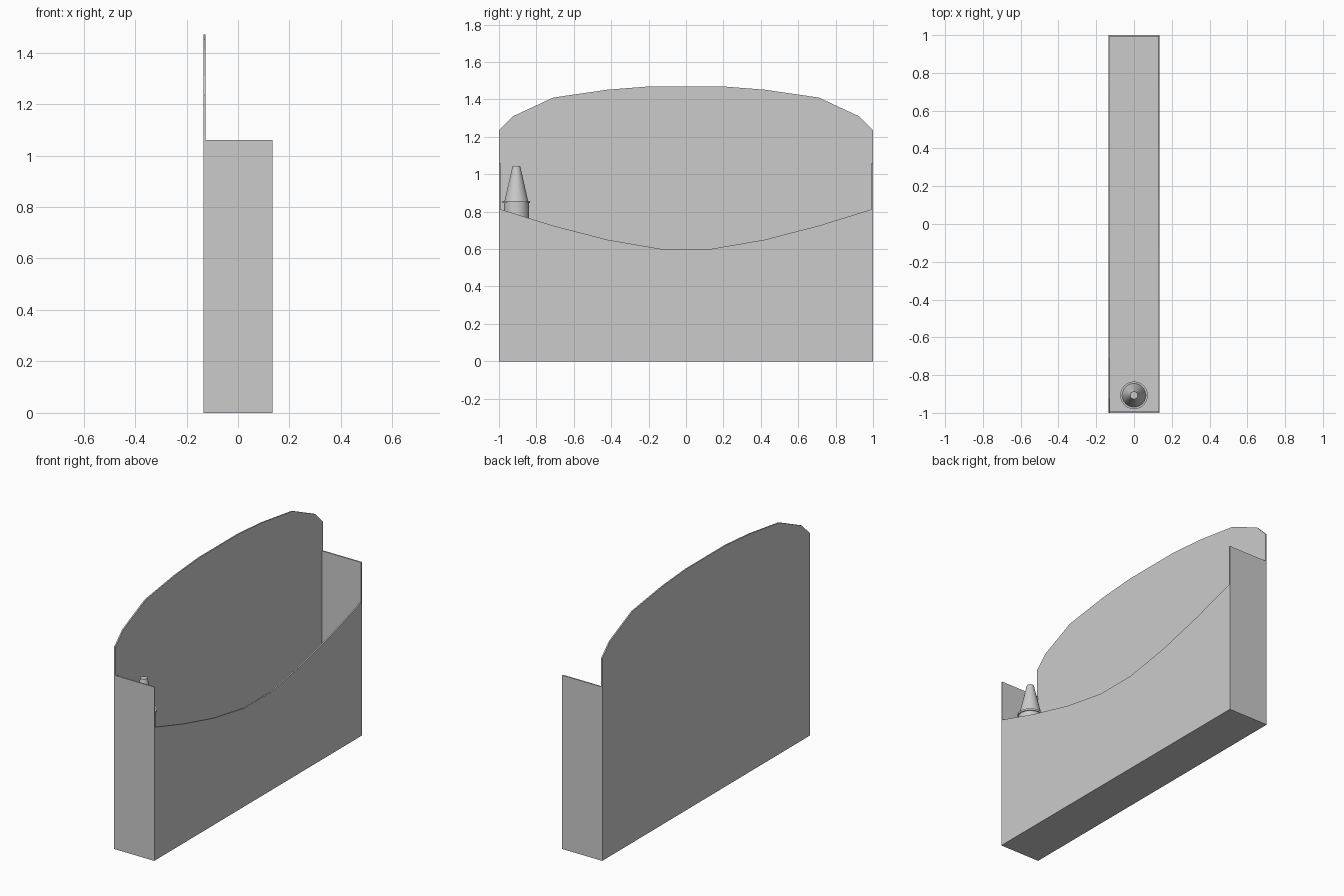
import bpy, bmesh, math

if "Cube" in bpy.data.objects:
    bpy.data.objects.remove(bpy.data.objects["Cube"])

W, T = 0.135, 0.008  # half depth of the box, wall thickness


def mirrored(half):
    """Complete a left-half outline (y < 0) to both sides."""
    return half + [(-y, z) for y, z in reversed(half)]


def make_object(name, bm):
    bmesh.ops.recalc_face_normals(bm, faces=bm.faces)
    mesh = bpy.data.meshes.new(name)
    bm.to_mesh(mesh)
    bm.free()
    ob = bpy.data.objects.new(name, mesh)
    bpy.context.collection.objects.link(ob)
    return ob


def panel(name, outline, x0, x1):
    """Extrude a (y, z) outline along x."""
    bm = bmesh.new()
    face = bm.faces.new([bm.verts.new((x0, y, z)) for y, z in outline])
    ext = bmesh.ops.extrude_face_region(bm, geom=[face])
    verts = [g for g in ext["geom"] if isinstance(g, bmesh.types.BMVert)]
    bmesh.ops.translate(bm, verts=verts, vec=(x1 - x0, 0, 0))
    return make_object(name, bm)


def lathe(name, profile, centre, sides=32):
    """Spin an (r, z) profile about a vertical axis and cap both ends."""
    bm = bmesh.new()
    rings = []
    for r, z in profile:
        rings.append([bm.verts.new((centre[0] + r * math.cos(2 * math.pi * i / sides),
                                    centre[1] + r * math.sin(2 * math.pi * i / sides), z))
                      for i in range(sides)])
    for a, b in zip(rings, rings[1:]):
        for i in range(sides):
            j = (i + 1) % sides
            bm.faces.new((a[i], a[j], b[j], b[i]))
    bm.faces.new(rings[0])
    bm.faces.new(rings[-1])
    ob = make_object(name, bm)
    bpy.ops.object.select_all(action='DESELECT')
    ob.select_set(True)
    bpy.context.view_layer.objects.active = ob
    bpy.ops.object.shade_smooth_by_angle(angle=math.radians(30))
    return ob


# Tall back panel with arched top
panel("back_panel", mirrored([(-1, 0), (-1, 1.235), (-0.925, 1.31), (-0.71, 1.41),
                              (-0.42, 1.452), (-0.19, 1.47)]), -W, -W + T)

# Low front panel with dipped top
panel("front_panel", mirrored([(-1, 0), (-1, 0.815), (-0.71, 0.725), (-0.42, 0.65),
                               (-0.13, 0.60)]), W - T, W)

# End walls
for name, s in (("left_wall", -1), ("right_wall", 1)):
    a, b = s * (1 - T), s
    panel(name, [(a, 0), (b, 0), (b, 1.06), (a, 1.06)], -W, W)

# Floor
e = 1 - T
panel("floor", [(-e, 0), (e, 0), (e, T), (-e, T)], -W + T, W - T)

# Bottle standing at one end: body, collar and tapered nozzle
spot = (0, -0.907)
lathe("bottle_body", [(0.067, T), (0.067, 0.848)], spot)
lathe("bottle_collar", [(0.073, 0.846), (0.073, 0.857)], spot)
lathe("bottle_nozzle", [(0.063, 0.857), (0.02, 1.045)], spot)
